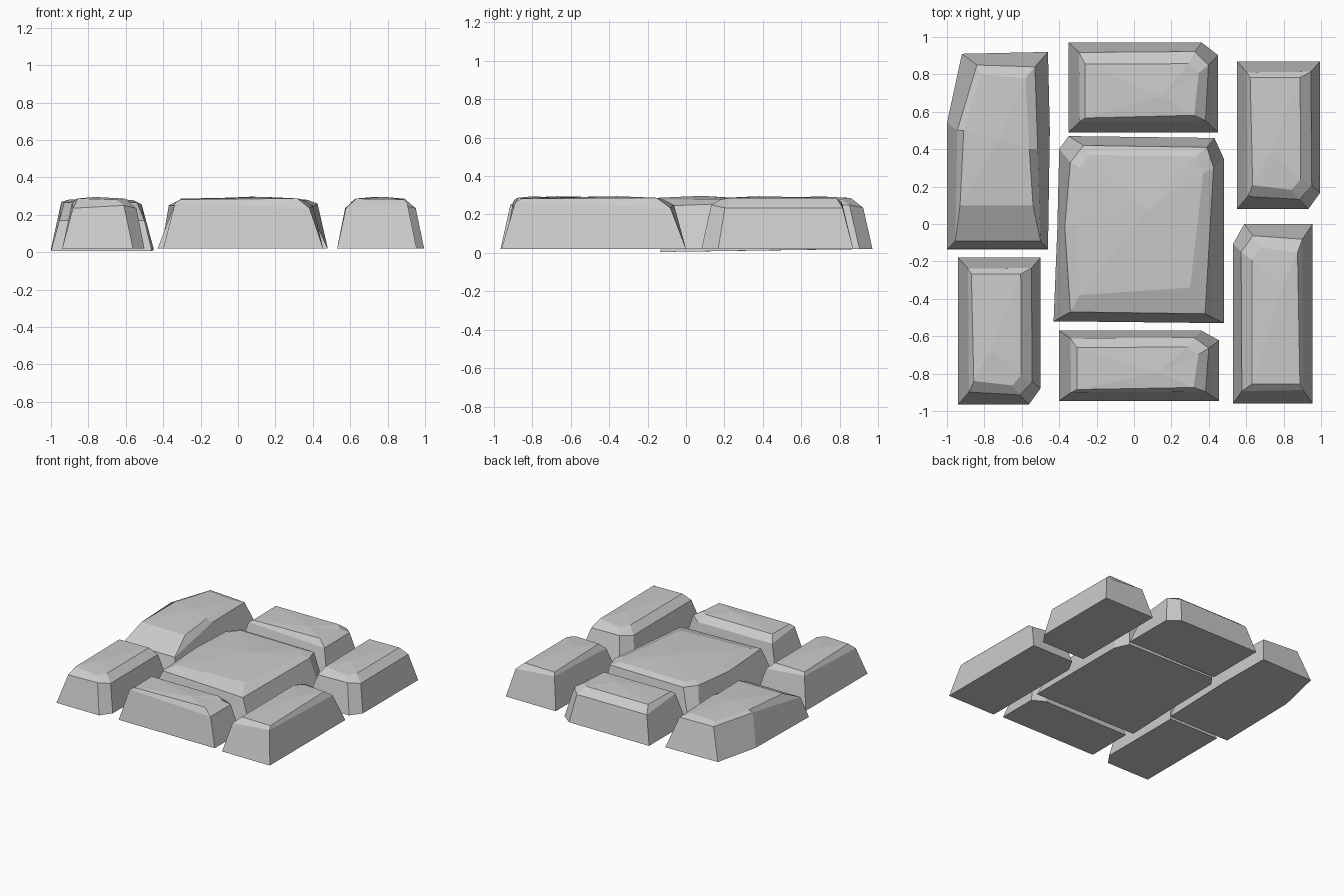
import bpy, bmesh
from mathutils import Vector

if "Cube" in bpy.data.objects:
    bpy.data.objects.remove(bpy.data.objects["Cube"])


def build_stone(name, rings, crown):
    """Loft rings from the base upward, close the bottom, fan the top to a crown point."""
    bm = bmesh.new()
    loops = [[bm.verts.new(p) for p in ring] for ring in rings]
    n = len(loops[0])
    bm.faces.new(loops[0])
    for lo, hi in zip(loops, loops[1:]):
        for i in range(n):
            j = (i + 1) % n
            bm.faces.new((lo[i], lo[j], hi[j], hi[i]))
    peak = bm.verts.new(crown)
    for i in range(n):
        bm.faces.new((loops[-1][i], loops[-1][(i + 1) % n], peak))
    bmesh.ops.recalc_face_normals(bm, faces=bm.faces)
    mesh = bpy.data.meshes.new(name)
    bm.to_mesh(mesh)
    bm.free()
    obj = bpy.data.objects.new(name, mesh)
    bpy.context.collection.objects.link(obj)


# Shared chipped block in unit coordinates: base, shoulder, top rim
BLOCK = [
    [(-1, -1, .02), (1, -1, .02), (1, .72, .02), (.78, 1, .02), (-1, 1, .02)],
    [(-.85, -.76, .265), (.83, -.74, .235), (.87, .5, .25), (.69, .8, .235), (-.86, .78, .235)],
    [(-.78, -.68, .282), (.68, -.62, .287), (.74, .32, .28), (.6, .53, .286), (-.78, .52, .286)],
]
BLOCK_CROWN = (.25, -.2, .295)


def block_stone(name, x0, x1, y0, y1, turn=0):
    """Fit the shared block to a rectangle, turned by -90, 0 or 90 degrees."""
    def place(p):
        u, v, z = p
        if turn == 90:
            u, v = -v, u
        elif turn == -90:
            u, v = v, -u
        return Vector(((x0 + x1) / 2 + u * (x1 - x0) / 2,
                       (y0 + y1) / 2 + v * (y1 - y0) / 2, z))
    build_stone(name, [[place(p) for p in r] for r in BLOCK], place(BLOCK_CROWN))


# Surrounding blocks
block_stone("back_stone", -.35, .45, .49, .97)
block_stone("front_stone", -.40, .455, -.945, -.57)
block_stone("back_right_stone", .55, .995, .08, .87, -90)
block_stone("front_left_stone", -.94, -.50, -.965, -.18, -90)
block_stone("front_right_stone", .53, .955, -.96, 0, 90)

# Large centre slab
build_stone("centre_stone", [
    [(-.43, -.52, .02), (.48, -.53, .02), (.48, .35, .02), (.43, .46, .02),
     (-.35, .47, .02), (-.40, .40, .02), (-.41, -.02, .02)],
    [(-.34, -.47, .25), (.38, -.48, .23), (.425, .30, .26), (.39, .41, .26),
     (-.27, .42, .26), (-.34, .33, .26), (-.37, -.02, .25)],
    [(-.29, -.38, .275), (.30, -.34, .278), (.37, .27, .28), (.33, .36, .28),
     (-.24, .37, .28), (-.29, .30, .28), (-.31, .0, .28)],
], (.08, .08, .297))

# Long left stone with a worn, sloping front end
build_stone("back_left_stone", [
    [(-1, -.135, .005), (-.46, -.135, .005), (-.45, .5, .015), (-.46, .92, .02),
     (-.92, .91, .02), (-1, .54, .015)],
    [(-.955, -.09, .17), (-.5, -.09, .17), (-.515, .4, .255), (-.53, .84, .25),
     (-.84, .85, .26), (-.945, .5, .268)],
    [(-.93, .10, .265), (-.54, .10, .265), (-.56, .4, .278), (-.58, .78, .275),
     (-.82, .80, .278), (-.91, .5, .28)],
], (-.72, .45, .29))
